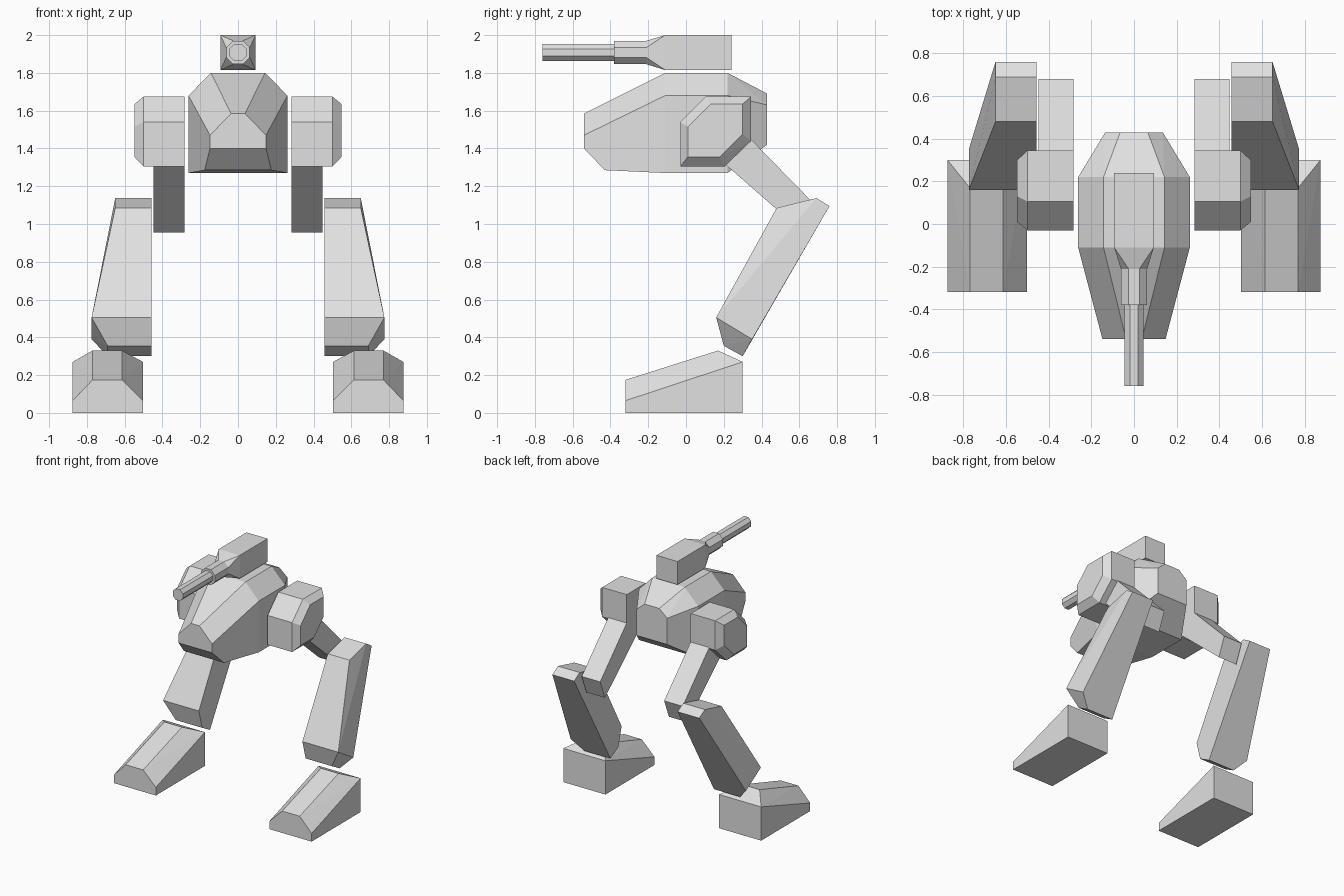
import bpy, bmesh
from math import pi, sin, cos

default = bpy.data.objects.get("Cube")
if default:
    bpy.data.objects.remove(default, do_unlink=True)

GREY = (0.75, 0.75, 0.75, 1)
grey = bpy.data.materials.new("plain grey")
grey.use_nodes = True
grey.diffuse_color = GREY
grey.node_tree.nodes["Principled BSDF"].inputs["Base Color"].default_value = GREY


def solid(name, points):
    """Flat-faced convex solid around the given corners."""
    bm = bmesh.new()
    for p in points:
        bm.verts.new(p)
    hull = bmesh.ops.convex_hull(bm, input=bm.verts[:])
    loose = {g for g in hull["geom_interior"] + hull["geom_unused"]
             if isinstance(g, bmesh.types.BMVert)}
    bmesh.ops.delete(bm, geom=list(loose), context='VERTS')
    bmesh.ops.dissolve_limit(bm, angle_limit=0.03, verts=bm.verts[:], edges=bm.edges[:])
    bmesh.ops.recalc_face_normals(bm, faces=bm.faces[:])
    mesh = bpy.data.meshes.new(name)
    bm.to_mesh(mesh)
    bm.free()
    mesh.materials.append(grey)
    obj = bpy.data.objects.new(name, mesh)
    bpy.context.collection.objects.link(obj)
    return obj


def slab(x0, x1, profile):
    """Side profile (y, z) spanning from x0 to x1."""
    return [(x, y, z) for x in (x0, x1) for y, z in profile]


def ring(y, radius):
    """Flat-topped octagon around the gun axis."""
    r = radius / cos(pi / 8)
    angles = [(i + 0.5) * pi / 4 for i in range(8)]
    return [(r * cos(a), y, 1.908 + r * sin(a)) for a in angles]


# Hull: half corners, mirrored across the centre
body = [
    (0.037, -0.54, 1.585), (0.148, -0.54, 1.47), (0.148, -0.54, 1.40), (0.177, -0.43, 1.285),
    (0.143, -0.11, 1.80), (0.262, -0.11, 1.68), (0.262, -0.11, 1.27),
    (0.143, 0.22, 1.80), (0.262, 0.22, 1.68), (0.262, 0.22, 1.27),
    (0.065, 0.43, 1.69), (0.135, 0.43, 1.63), (0.135, 0.43, 1.42),
]
solid("body", [(s * x, y, z) for s in (1, -1) for x, y, z in body])

# Gun on top
box = [(-0.11, 1.815), (0.24, 1.815), (0.24, 2.0), (-0.11, 2.0)]
solid("gun_housing", slab(-0.093, 0.093, box) + ring(-0.21, 0.062))
solid("gun_neck", ring(-0.21, 0.062) + ring(-0.38, 0.062))
solid("gun_barrel", ring(-0.38, 0.045) + ring(-0.76, 0.045))

# Leg parts for the left side
pod_rim = [(-0.03, 1.305), (-0.03, 1.54), (0.105, 1.675),
           (0.345, 1.675), (0.345, 1.44), (0.205, 1.305)]
pod_cap = [(0.01, 1.355), (0.01, 1.515), (0.13, 1.635),
           (0.30, 1.635), (0.30, 1.475), (0.18, 1.355)]
thigh = [(0.10, 1.41), (0.22, 1.575), (0.68, 1.105), (0.62, 0.955)]
knee = [(0.48, 1.085), (0.69, 1.137), (0.76, 1.095)]
ankle = [(0.20, 0.355), (0.30, 0.30)]
shin_low = [(0.16, 0.505), (0.35, 0.39)]
foot_base = [(-0.32, 0), (-0.32, 0.065), (0.30, 0.27), (0.30, 0)]
foot_ridge = [(-0.32, 0.175), (0.17, 0.33)]

leg = {
    "hip_pod": slab(0.283, 0.50, pod_rim) + slab(0.50, 0.548, pod_cap),
    "thigh": slab(0.283, 0.447, thigh),
    "shin": slab(0.458, 0.65, knee) + slab(0.458, 0.775, shin_low) + slab(0.458, 0.69, ankle),
    "foot": slab(0.503, 0.875, foot_base) + slab(0.615, 0.77, foot_ridge),
}
for side, s in (("left", 1), ("right", -1)):
    for part, points in leg.items():
        solid(f"{side}_{part}", [(s * x, y, z) for x, y, z in points])
